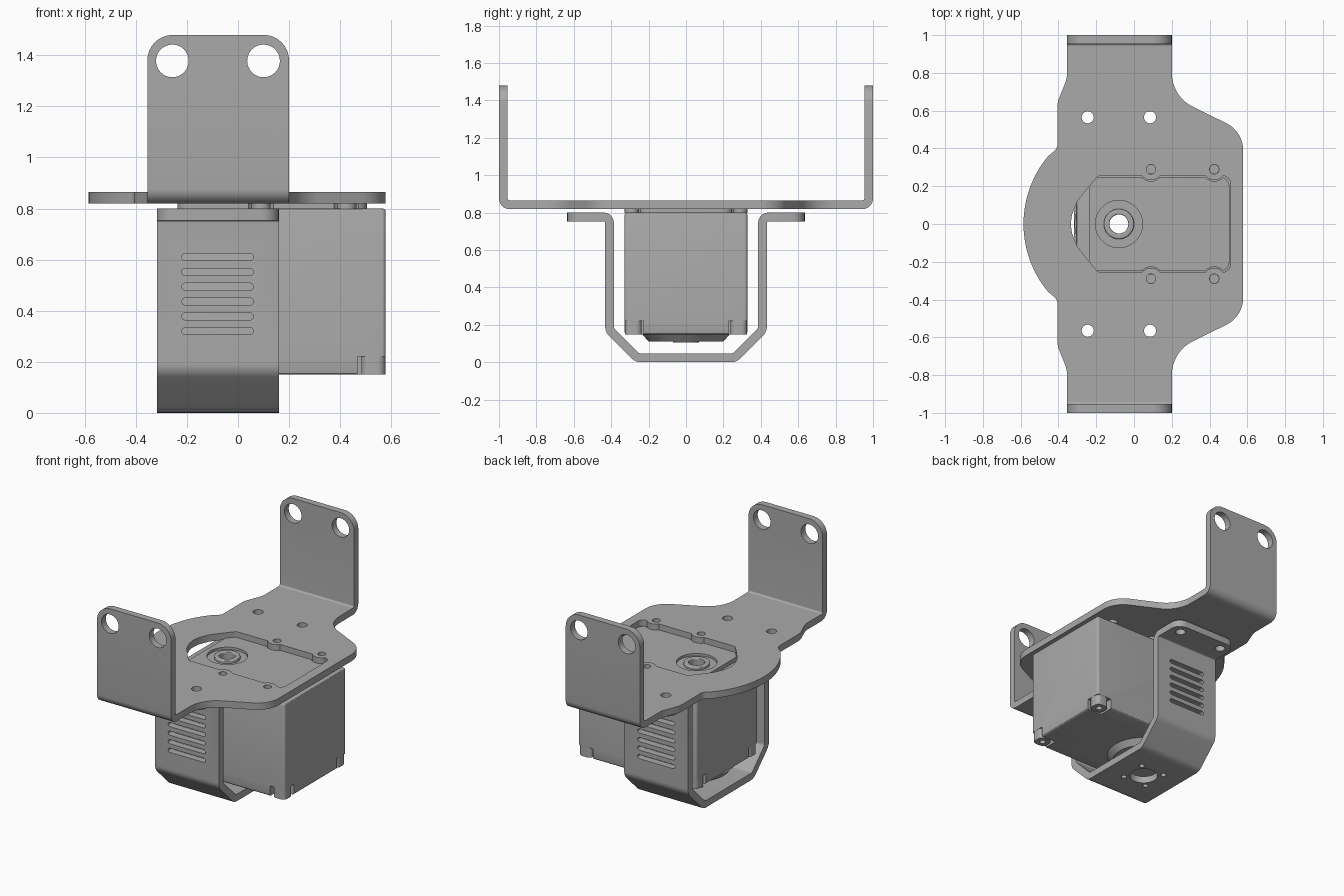
import bpy, bmesh, math
from mathutils import Vector

cube = bpy.data.objects.get("Cube")
if cube:
    bpy.data.objects.remove(cube, do_unlink=True)

mat = bpy.data.materials.new("metal grey")
mat.use_nodes = True
GREY = (0.4, 0.4, 0.4, 1)
mat.diffuse_color = GREY
mat.node_tree.nodes["Principled BSDF"].inputs["Base Color"].default_value = GREY


def circle(u, v, r, n=32):
    return [Vector((u + r * math.cos(math.tau * i / n), v + r * math.sin(math.tau * i / n))) for i in range(n)]


def fillet(pts, closed=True, seg=8):
    """Round the corners of a polyline given as (u, v, radius)."""
    out = []
    for i, (u, v, r) in enumerate(pts):
        p = Vector((u, v))
        if r == 0 or (not closed and i in (0, len(pts) - 1)):
            out.append(p)
            continue
        a = Vector(pts[i - 1][:2]) - p
        b = Vector(pts[(i + 1) % len(pts)][:2]) - p
        half = a.angle(b) / 2
        a.normalize()
        b.normalize()
        length = r / math.tan(half)
        mid = p + (a + b).normalized() * (r / math.sin(half))
        s, e = p + a * length - mid, p + b * length - mid
        turn = s.angle(e)
        for k in range(seg + 1):
            t = k / seg
            out.append(mid + (s * math.sin((1 - t) * turn) + e * math.sin(t * turn)) / math.sin(turn))
    return out


def rounded(u0, u1, v0, v1, r):
    return fillet([(u0, v0, r), (u1, v0, r), (u1, v1, r), (u0, v1, r)])


def mirrored(half):
    return half + [(u, -v, r) for u, v, r in reversed(half) if abs(v) > 1e-6]


def prism(name, outlines, lo, hi, axis="z", corner=None, bevel=0):
    """Extrude outlines along an axis; optionally round the thickness edges picked by corner()."""
    place = {"z": lambda p, w: (p.x, p.y, w), "y": lambda p, w: (p.x, w, p.y), "x": lambda p, w: (w, p.x, p.y)}[axis]
    bm = bmesh.new()
    for line in outlines:
        rings = [[bm.verts.new(place(p, w)) for p in line] for w in (lo, hi)]
        bm.faces.new(rings[0])
        bm.faces.new(rings[1])
        for i in range(len(line)):
            bm.faces.new((rings[0][i - 1], rings[0][i], rings[1][i], rings[1][i - 1]))
    bmesh.ops.remove_doubles(bm, verts=bm.verts, dist=1e-5)
    bmesh.ops.recalc_face_normals(bm, faces=bm.faces)
    if corner:
        picked = [e for e in bm.edges if all(corner(v.co) for v in e.verts)
                  and abs(e.verts[0].co.x - e.verts[1].co.x) < 1e-5]
        bmesh.ops.bevel(bm, geom=picked, offset=bevel, segments=8, profile=0.5, affect="EDGES")
    mesh = bpy.data.meshes.new(name)
    bm.to_mesh(mesh)
    bm.free()
    mesh.materials.append(mat)
    ob = bpy.data.objects.new(name, mesh)
    bpy.context.collection.objects.link(ob)
    return ob


def apply(ob, mod):
    bpy.context.view_layer.objects.active = ob
    bpy.ops.object.modifier_apply(modifier=mod.name)


def cut(ob, outlines, lo, hi, axis="z"):
    cutter = prism("cutter", outlines, lo, hi, axis)
    cutter.hide_render = True
    mod = ob.modifiers.new("cut", "BOOLEAN")
    mod.operation, mod.solver, mod.object = "DIFFERENCE", "EXACT", cutter
    apply(ob, mod)
    bpy.data.objects.remove(cutter, do_unlink=True)


def soften(ob, width):
    mod = ob.modifiers.new("soften", "BEVEL")
    mod.width, mod.segments, mod.limit_method = width, 3, "ANGLE"
    apply(ob, mod)


def strip(path, t):
    """Outline of a bent sheet of thickness t along a rounded path."""
    pts = fillet(path, closed=False)
    sides = ([], [])
    for i, p in enumerate(pts):
        d = pts[min(i + 1, len(pts) - 1)] - pts[max(i - 1, 0)]
        n = Vector((-d.y, d.x)).normalized() * (t / 2)
        sides[0].append(p + n)
        sides[1].append(p - n)
    return sides[0] + sides[1][::-1]


SHAFT = -0.08
both = (-1, 1)
mount_holes = [circle(x, s * 0.565, 0.032) for x in (-0.245, 0.085) for s in both]
screws = [(x, s * 0.29) for x in (0.09, 0.425) for s in both]

# Top plate with window and holes
arc = [(-0.025 - 0.56 * math.cos(math.radians(a)), 0.56 * math.sin(math.radians(a)), 0) for a in range(40, -1, -4)]
plate = prism("top_plate", [fillet(mirrored([
    (0.578, 0.49, 0.16), (0.2, 0.675, 0.2), (0.2, 0.93, 0), (-0.355, 0.93, 0),
    (-0.355, 0.77, 0.12), (-0.405, 0.645, 0.12), (-0.405, 0.4, 0.05)] + arc))], 0.819, 0.865)
window = prism("window_cutter", [fillet(mirrored([
    (0.51, 0.255, 0.04), (-0.19, 0.255, 0.03), (-0.24, 0.195, 0),
    (-0.3, 0.12, 0), (-0.328, 0.05, 0), (-0.335, 0, 0)]))], 0.7, 1)
cut(window, [circle(x, y, 0.058) for x, y in screws], 0.6, 1.1)
mod = plate.modifiers.new("window", "BOOLEAN")
mod.operation, mod.solver, mod.object = "DIFFERENCE", "EXACT", window
apply(plate, mod)
bpy.data.objects.remove(window, do_unlink=True)
cut(plate, mount_holes + [circle(x, y, 0.025) for x, y in screws], 0.7, 1)

# Upright end flanges
for s, side in ((-1, "front"), (1, "back")):
    flange = prism(side + "_upright_flange",
                   [strip([(s * 0.93, 0.842, 0), (s * 0.977, 0.842, 0.035), (s * 0.977, 1.48, 0)], 0.046)],
                   -0.355, 0.2, "x", lambda c: c.z > 1.479, 0.1)
    cut(flange, [circle(x, 1.378, 0.064) for x in (-0.257, 0.1)], -1.2, 1.2, "y")

# Lower cradle bracket
half = [(0.635, 0.777, 0), (0.409, 0.777, 0.032), (0.409, 0.172, 0.05), (0.26, 0.024, 0.05)]
cradle = prism("cradle_bracket", [strip(half + [(-y, z, r) for y, z, r in reversed(half)], 0.047)],
               -0.318, 0.16, "x", lambda c: abs(c.y) > 0.634, 0.07)
cut(cradle, mount_holes, 0.7, 0.9)
cut(cradle, [circle(SHAFT, 0, 0.09)] + [circle(SHAFT + a * 0.09, b * 0.09, 0.018, 16)
                                       for a in both for b in both], -0.1, 0.1)
cut(cradle, [rounded(-0.22, 0.06, z - 0.014, z + 0.014, 0.0139)
             for z in [0.32 + 0.058 * i for i in range(6)]], -0.6, 0.6, "y")

# Motor housing with notched lower corners
X0, X1, Y = -0.308, 0.578, 0.328
body = prism("motor_housing", [rounded(X0, X1, -Y, Y, 0.015)], 0.15, 0.8)
soften(body, 0.012)
corners = [(x, s, x > 0) for x in (X0, X1) for s in both]
cut(body, [[Vector((x + a, s * Y + b)) for a, b in ((-0.11, -0.1), (0.11, -0.1), (0.11, 0.1), (-0.11, 0.1))]
           for x, s, _ in corners], 0.1, 0.22)
cut(body, [circle(SHAFT, 0, 0.05)], 0, 1)

# Corner feet with screw holes
for x, s, right in corners:
    cx, cy = x + (-0.048 if right else 0.048), s * (Y - 0.046)
    foot = prism(("left" if right else "right") + ("_back" if s > 0 else "_front") + "_foot",
                 [rounded(cx - 0.047, cx + 0.047, cy - 0.045, cy + 0.045, 0.03)], 0.15, 0.222)
    cut(foot, [circle(cx, cy, 0.02, 16)], 0.1, 0.2)

# Raised top platform, output ring and screw spacers
platform = prism("raised_platform", [rounded(-0.237, 0.505, -0.25, 0.25, 0.05)], 0.798, 0.828)
cut(platform, [circle(x, y, 0.063) for x, y in screws], 0.7, 1)
cut(platform, [circle(SHAFT, 0, 0.125, 48)], 0.812, 1)
cut(platform, [circle(SHAFT, 0, 0.05)], 0.7, 1)
ring = prism("output_ring", [circle(SHAFT, 0, 0.08)], 0.805, 0.832)
cut(ring, [circle(SHAFT, 0, 0.05)], 0.7, 1)
soften(ring, 0.006)
for i, (x, y) in enumerate(screws):
    spacer = prism("screw_spacer_%d" % (i + 1), [circle(x, y, 0.038)], 0.798, 0.82)
    cut(spacer, [circle(x, y, 0.024)], 0.805, 0.9)

# Rear bearing cap under the housing
bpy.ops.mesh.primitive_cone_add(vertices=48, radius1=0.2, radius2=0.235, depth=0.04, location=(SHAFT, 0, 0.131))
cap = bpy.context.object
cap.name = "bearing_cap"
cap.data.materials.append(mat)
cut(cap, [circle(SHAFT, 0, 0.05)], 0, 1)
collar = prism("bearing_collar", [circle(SHAFT, 0, 0.07)], 0.105, 0.13)
cut(collar, [circle(SHAFT, 0, 0.05)], 0, 1)

# Smooth shading with sharp edges kept
for ob in bpy.context.collection.objects:
    if ob.type == "MESH":
        bpy.ops.object.select_all(action="DESELECT")
        ob.select_set(True)
        bpy.context.view_layer.objects.active = ob
        bpy.ops.object.shade_smooth_by_angle(angle=math.radians(30))
